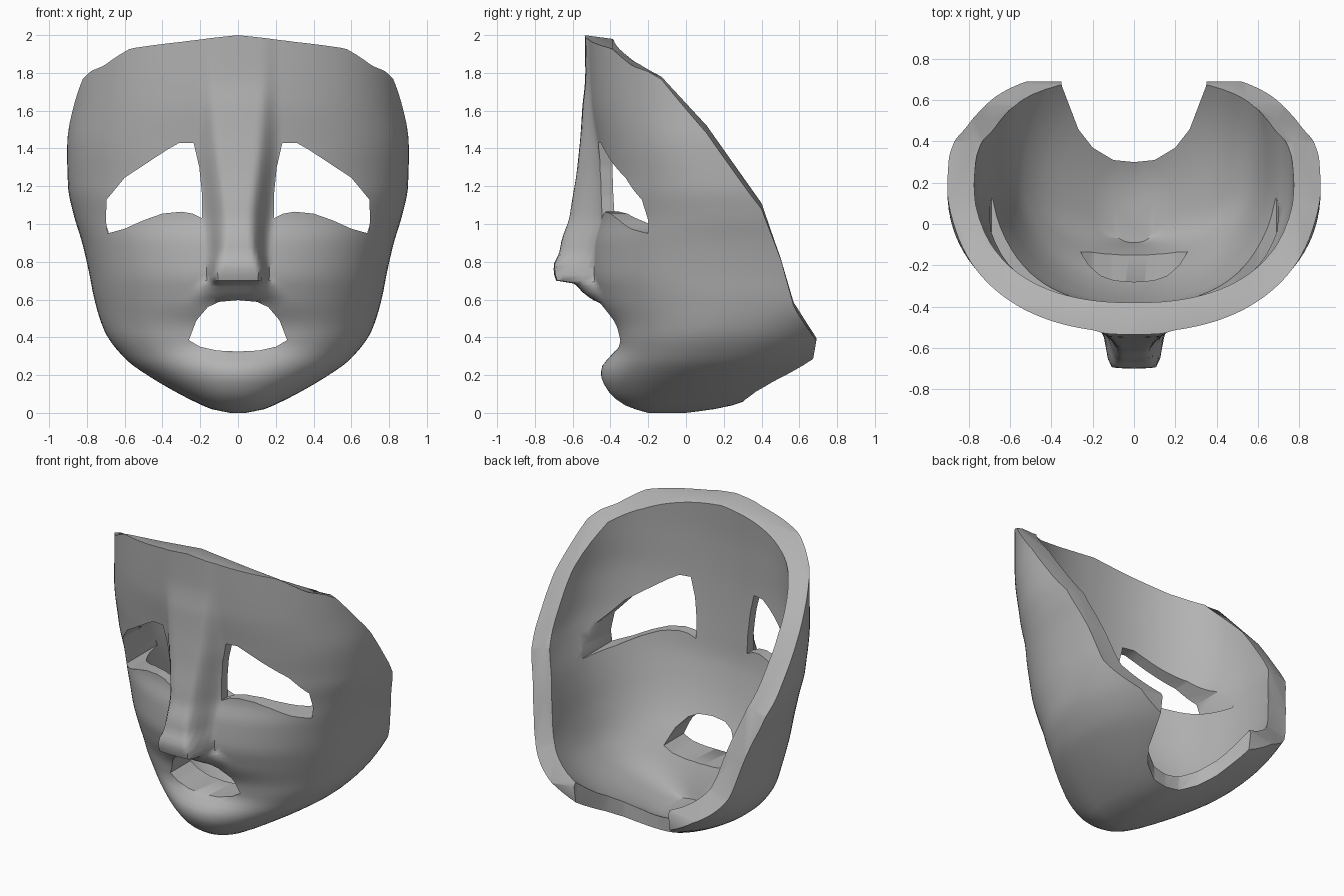
import bpy, bmesh, math

start_cube = bpy.data.objects.get("Cube")
if start_cube:
    bpy.data.objects.remove(start_cube, do_unlink=True)


def curve(points):
    """Smooth function through (position, value) points, without overshoot."""
    xs, ys = zip(*points)
    last = len(xs) - 1
    d = [(ys[i + 1] - ys[i]) / (xs[i + 1] - xs[i]) for i in range(last)]
    m = [d[0]]
    for a, b in zip(d, d[1:]):
        m.append(0 if a * b <= 0 else 2 * a * b / (a + b))
    m.append(d[-1])

    def value(x):
        x = min(max(x, xs[0]), xs[-1])
        i = 0
        while i < last - 1 and x > xs[i + 1]:
            i += 1
        h = xs[i + 1] - xs[i]
        t = (x - xs[i]) / h
        s = t * t * (3 - 2 * t)
        return (ys[i] * (1 - s) + ys[i + 1] * s
                + h * t * (1 - t) * (m[i] * (1 - t) - m[i + 1] * t))
    return value


def loft(name, rings):
    """Closed solid through a list of rings with equal point counts."""
    bm = bmesh.new()
    loops = [[bm.verts.new(p) for p in ring] for ring in rings]
    n = len(loops[0])
    for low, high in zip(loops, loops[1:]):
        for i in range(n):
            j = (i + 1) % n
            bm.faces.new((low[i], low[j], high[j], high[i]))
    bm.faces.new(loops[0])
    bm.faces.new(loops[-1])
    bmesh.ops.recalc_face_normals(bm, faces=bm.faces[:])
    mesh = bpy.data.meshes.new(name)
    bm.to_mesh(mesh)
    bm.free()
    obj = bpy.data.objects.new(name, mesh)
    bpy.context.collection.objects.link(obj)
    return obj


def carve(target, cutter):
    """Cut one solid out of the target and discard the cutter."""
    cutter.hide_render = True
    mod = target.modifiers.new("carve", "BOOLEAN")
    mod.operation = "DIFFERENCE"
    mod.solver = "EXACT"
    mod.object = cutter
    bpy.context.view_layer.objects.active = target
    bpy.ops.object.modifier_apply(modifier=mod.name)
    bpy.data.objects.remove(cutter, do_unlink=True)


# Head shape by height: half width, outer front, inner front, widest point, back
half_width = curve([(0, .04), (.02, .14), (.05, .21), (.1, .31), (.2, .48),
                    (.28, .59), (.43, .705), (.6, .76), (.75, .79), (.9, .825),
                    (1.05, .87), (1.2, .9), (1.4, .905), (1.65, .89), (2.1, .88)])
front = curve([(0, -.18), (.02, -.25), (.05, -.3), (.12, -.36), (.2, -.385),
               (.3, -.39), (.43, -.4), (.6, -.455), (.75, -.49), (.9, -.485),
               (1.05, -.455), (1.2, -.455), (1.4, -.475), (1.65, -.51), (2.1, -.53)])
inner_front = curve([(.06, -.09), (.15, -.11), (.28, -.15), (.4, -.2), (.55, -.28),
                     (.75, -.35), (.95, -.39), (1.4, -.405), (1.65, -.4), (2, -.375)])
middle = curve([(0, -.1), (.05, -.02), (.1, .05), (.2, .12), (.36, .22),
                (.6, .3), (1, .27), (1.5, .17), (2, .17)])
back = curve([(0, 0), (.02, .15), (.05, .28), (.1, .4), (.2, .61), (.28, .75),
              (.43, .95), (.6, 1.15), (2, 1.2)])

# Chin and lip relief by height
lip_out = curve([(.02, .02), (.05, .04), (.12, .055), (.2, .065), (.25, .055),
                 (.3, .01), (.36, -.035), (.45, -.03), (.6, .015), (.8, .01), (1, 0)])

# Nose ridge by height: projection, half width of crest and of base
nose_out = curve([(.58, 0), (.63, .06), (.685, .1), (.7, .19), (.78, .2),
                  (.85, .175), (1, .165), (1.2, .135), (1.4, .09), (1.6, .045),
                  (1.8, .015), (2, .01)])
nose_crest = curve([(.6, .05), (.68, .09), (.7, .115), (.78, .1), (.85, .075),
                    (1, .06), (1.4, .1), (1.8, .13)])
nose_base = curve([(.6, .3), (.68, .22), (.7, .165), (.85, .165), (1.05, .19),
                   (1.4, .22), (1.8, .21)])


def head_ring(z, columns, face, wall=0, lift=0, relief=False):
    """Horizontal section of the head, denser at the face."""
    w = half_width(z) - wall
    cy = middle(z)
    ahead = cy - face(z)
    behind = back(z) - cy - wall * .8
    power = 2 / 2.25
    ring = []
    for i in range(columns):
        t = math.tau * i / columns
        a = t - .6 * math.sin(t)
        s, c = math.sin(a), math.cos(a)
        x = math.copysign(abs(s) ** power, s) * w
        y = cy - math.copysign(abs(c) ** power, c) * (ahead if c > 0 else behind)
        if relief and c > 0:
            k = (abs(x) - nose_crest(z)) / (nose_base(z) - nose_crest(z))
            k = min(max(k, 0), 1)
            y -= nose_out(z) * (1 - k * k * (3 - 2 * k))
            y -= lip_out(z) * math.exp(-(x / .28) ** 2) * min(1, 3 * c)
        ring.append((x, y, z + lift))
    return ring


# Solid face, then hollowed
levels = sorted([0, .008, .02, .04, .685] + [.07 + .03 * i for i in range(68)])
mask = loft("mask", [head_ring(z, 120, front, relief=True) for z in levels])
carve(mask, loft("hollow", [head_ring(.06 + .05 * i, 72, inner_front, .13, .045)
                            for i in range(42)]))

# Slanting rim from forehead to jaw, with a slightly bevelled edge
rim = [(-1, 2), (-.54, 2), (-.39, 1.98), (-.27, 1.905), (-.13, 1.85), (.11, 1.59),
       (.4, 1.18), (.5, .89), (.57, .64), (.69, .43), (.67, .3), (.67, -.3),
       (1.5, -.3), (1.5, 2.5), (-1, 2.5)]
half = [(.3, -.03), (.55, -.05), (.7, -.075), (.78, -.07), (.9, -.11), (1, -.12)]
stations = [(-x, dz) for x, dz in reversed(half)] + [(0, 0)] + half
carve(mask, loft("rim_cutter", [[(x, y, z + dz) for y, z in rim]
                                for x, dz in stations]))

# Throat notch under the jaw
throat = [(0, .3), (.1, .31), (.2, .37), (.27, .46), (.35, .67), (.4, 1.4)]
throat += [(-x, y) for x, y in reversed(throat[1:])]
carve(mask, loft("throat_cutter", [[(x, y, z) for x, y in throat]
                                   for z in (-.2, .6)]))


def opening(name, outline):
    """Cutter straight through the face along y."""
    return loft(name, [[(x, y, z) for x, z in outline] for y in (-1, .12)])


# Drooping eyes
eye = [(.235, 1.43), (.31, 1.43), (.38, 1.39), (.6, 1.245), (.695, 1.13),
       (.7, 1.02), (.69, .95), (.6, .975), (.5, 1.02), (.4, 1.055), (.3, 1.065),
       (.24, 1.055), (.19, 1.03), (.19, 1.15), (.205, 1.3)]
for side, label in ((1, "left"), (-1, "right")):
    carve(mask, opening(label + "_eye_cutter", [(side * x, z) for x, z in eye]))

# Open downturned mouth
mouth = [(0, .597), (.1, .588), (.16, .56), (.22, .49), (.26, .385), (.2, .35),
         (.11, .33), (0, .325)]
mouth += [(-x, z) for x, z in reversed(mouth[1:-1])]
carve(mask, opening("mouth_cutter", mouth))

# Colour and shading
grey = bpy.data.materials.new("plain_grey")
grey.use_nodes = True
colour = (.45, .45, .45, 1)
grey.diffuse_color = colour
grey.node_tree.nodes["Principled BSDF"].inputs["Base Color"].default_value = colour
mask.data.materials.clear()
mask.data.materials.append(grey)
bpy.ops.object.select_all(action="DESELECT")
mask.select_set(True)
bpy.context.view_layer.objects.active = mask
bpy.ops.object.shade_smooth_by_angle(angle=math.radians(50))
